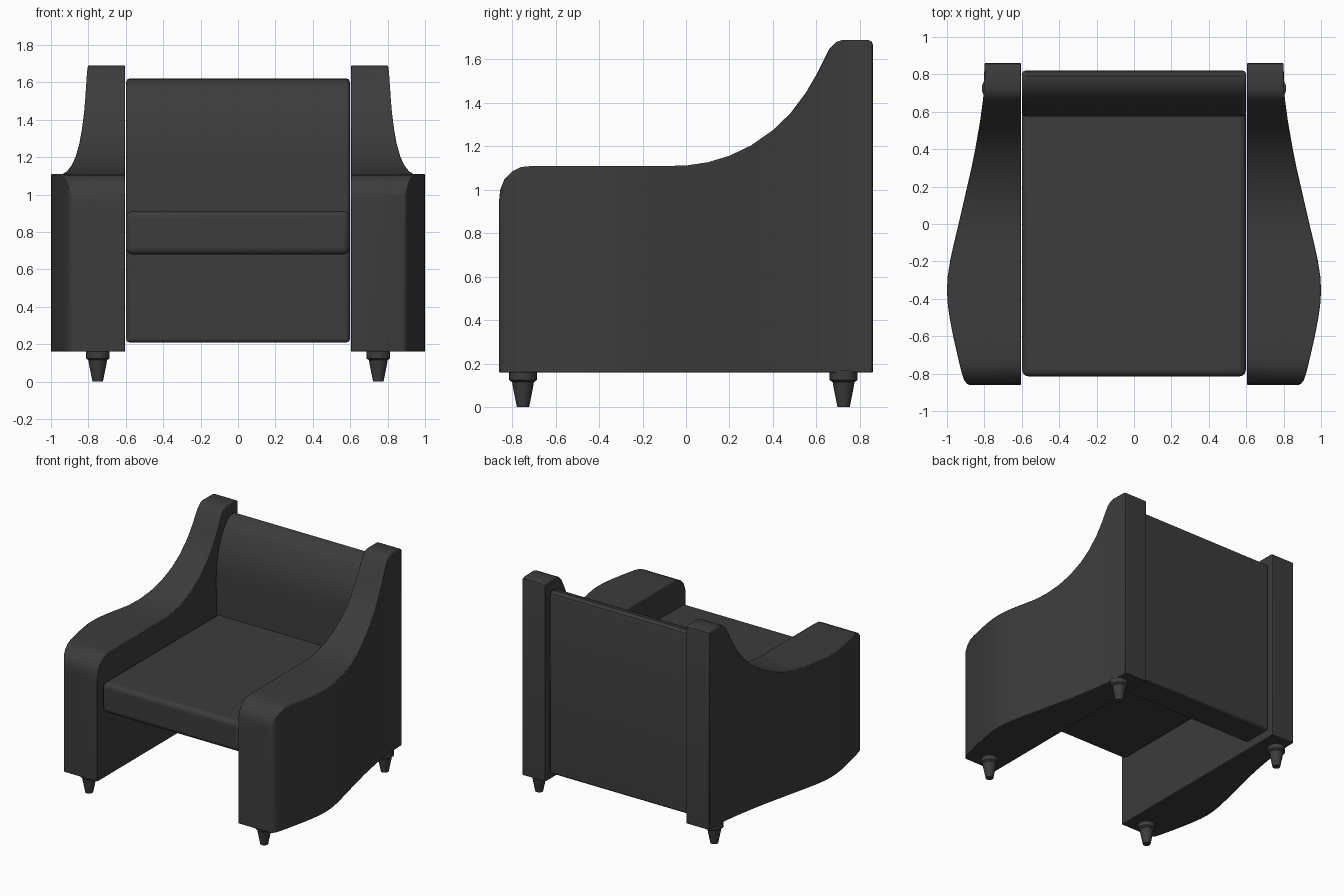
import bpy, bmesh
from math import radians, sin, cos, pi

if "Cube" in bpy.data.objects:
    bpy.data.objects.remove(bpy.data.objects["Cube"])

mat = bpy.data.materials.new("dark_upholstery")
mat.diffuse_color = (0.045, 0.045, 0.045, 1)
mat.use_nodes = True
mat.node_tree.nodes["Principled BSDF"].inputs["Base Color"].default_value = mat.diffuse_color


def loft(name, rings, bevel=0.0, segments=3, angle=50):
    """Skin closed rings of equal length, cap both ends, bevel and smooth."""
    bm = bmesh.new()
    vs = [[bm.verts.new(p) for p in r] for r in rings]
    n = len(vs[0])
    for a, b in zip(vs, vs[1:]):
        for i in range(n):
            j = (i + 1) % n
            bm.faces.new((a[i], a[j], b[j], b[i]))
    bm.faces.new(vs[0][::-1])
    bm.faces.new(vs[-1])
    bmesh.ops.recalc_face_normals(bm, faces=bm.faces)
    me = bpy.data.meshes.new(name)
    bm.to_mesh(me)
    bm.free()
    ob = bpy.data.objects.new(name, me)
    bpy.context.collection.objects.link(ob)
    me.materials.append(mat)
    bpy.ops.object.select_all(action='DESELECT')
    ob.select_set(True)
    bpy.context.view_layer.objects.active = ob
    bpy.ops.object.shade_smooth_by_angle(angle=radians(35))
    if bevel:
        m = ob.modifiers.new("soft_edges", 'BEVEL')
        m.width, m.segments = bevel, segments
        m.limit_method, m.angle_limit = 'ANGLE', radians(angle)
    return ob


# Arms: (y, top z, outer x) sections from front to back
ARM = [(-.86, .95, .88), (-.855, 1.0, .892), (-.835, 1.05, .908),
       (-.80, 1.085, .92), (-.76, 1.105, .93), (-.71, 1.11, .942),
       (-.6, 1.11, .967), (-.5, 1.11, .986), (-.42, 1.11, .997),
       (-.35, 1.11, 1.0), (-.28, 1.11, .996), (-.19, 1.11, .982),
       (-.1, 1.11, .962), (0, 1.112, .938), (.1, 1.127, .915),
       (.2, 1.157, .892), (.3, 1.205, .869), (.4, 1.275, .849),
       (.48, 1.352, .835), (.55, 1.445, .823), (.6, 1.53, .816),
       (.66, 1.65, .808), (.69, 1.68, .805), (.72, 1.69, .803),
       (.84, 1.69, .80), (.855, 1.682, .80), (.86, 1.665, .80)]
# Legs: turned (radius, z) profile
LEG = [(.064, .17), (.064, .125), (.05, .115), (.046, .09), (.032, .02), (.028, 0)]

for side, s in (("left", -1), ("right", 1)):
    loft(f"{side}_arm", [[(s * .603, y, .16), (s * x, y, .16),
                          (s * x, y, z), (s * .603, y, z)] for y, z, x in ARM], .01, 2)
    for end, y in (("front", -.75), ("back", .725)):
        loft(f"{side}_{end}_leg",
             [[(s * .75 + r * cos(t * pi / 12), y + r * sin(t * pi / 12), z)
               for t in range(24)] for r, z in LEG])

# Seat cushion (open underneath)
SEAT = [(-.815, .68), (.62, .68), (.62, .912), (-.815, .912)]
loft("seat", [[(x, y, z) for y, z in SEAT] for x in (-.598, .598)], .035, 4)

# Backrest: upright panel whose front curves back towards the top
BACK = [(.575, .21), (.575, 1.2), (.582, 1.3), (.60, 1.39), (.63, 1.47),
        (.67, 1.545), (.71, 1.593), (.75, 1.615), (.79, 1.62),
        (.812, 1.605), (.82, 1.58), (.82, .21)]
loft("backrest", [[(x, y, z) for y, z in BACK] for x in (-.598, .598)], .018, 3)
